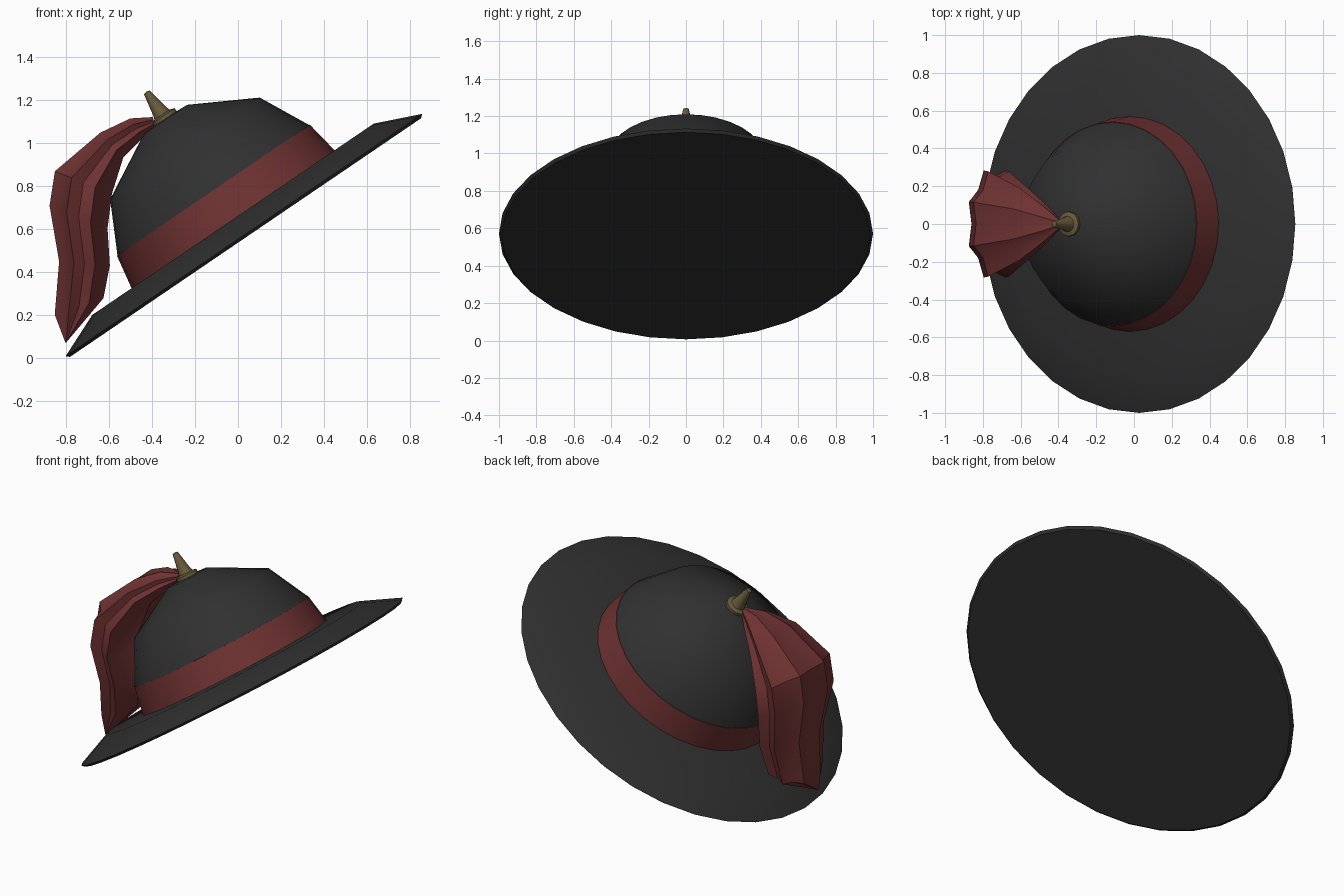
import bpy, bmesh, math
from mathutils import Matrix, Vector

if "Cube" in bpy.data.objects:
    bpy.data.objects.remove(bpy.data.objects["Cube"])


def material(name, colour):
    m = bpy.data.materials.new(name)
    m.use_nodes = True
    m.diffuse_color = (*colour, 1)
    bsdf = next(n for n in m.node_tree.nodes if n.type == 'BSDF_PRINCIPLED')
    bsdf.inputs["Base Color"].default_value = (*colour, 1)
    bsdf.inputs["Roughness"].default_value = 0.8
    return m


black = material("charcoal felt", (0.03, 0.03, 0.03))
red = material("dark red cloth", (0.16, 0.032, 0.032))
gold = material("dull brass", (0.14, 0.105, 0.045))

# The whole hat leans towards its right side
TILT = Matrix.Translation((0.035, 0, 0.56)) @ Matrix.Rotation(math.radians(-34.2), 4, 'Y')


def finish(name, bm, mat, angle):
    bmesh.ops.recalc_face_normals(bm, faces=bm.faces)
    mesh = bpy.data.meshes.new(name)
    bm.to_mesh(mesh)
    bm.free()
    mesh.materials.append(mat)
    obj = bpy.data.objects.new(name, mesh)
    bpy.context.collection.objects.link(obj)
    bpy.ops.object.select_all(action='DESELECT')
    obj.select_set(True)
    bpy.context.view_layer.objects.active = obj
    bpy.ops.object.shade_smooth_by_angle(angle=math.radians(angle))
    return obj


def lathe(name, profile, mat, sides=32, angle=40):
    """Turn a (radius, height) profile around the leaning hat axis."""
    bm = bmesh.new()
    verts = [bm.verts.new((r, 0, z)) for r, z in profile]
    edges = [bm.edges.new(pair) for pair in zip(verts, verts[1:])]
    bmesh.ops.spin(bm, geom=verts + edges, cent=(0, 0, 0), axis=(0, 0, 1),
                   angle=math.tau, steps=sides)
    bmesh.ops.remove_doubles(bm, verts=bm.verts, dist=0.0005)
    bm.transform(TILT)
    return finish(name, bm, mat, angle)


# Brim, band, crown and finial
lathe("brim", [(0, 0), (0.985, 0), (1, 0.014), (0.79, 0.103), (0, 0.103)], black)
lathe("hat_band", [(0, 0.1), (0.57, 0.1), (0.541, 0.266), (0, 0.266)], red)
lathe("crown", [(0, 0.26), (0.541, 0.26), (0.42, 0.5), (0.122, 0.662), (0, 0.668)], black)
lathe("finial", [(0, 0.65), (0.065, 0.65), (0.065, 0.682), (0.042, 0.69),
                 (0.037, 0.705), (0.016, 0.815), (0, 0.818)], gold, 12, 35)

# Pleated plume: inner x, z, outer x, z, half width for each section
SECTIONS = [
    (-0.385, 1.075, -0.395, 1.12, 0.02),
    (-0.44, 1.02, -0.50, 1.115, 0.10),
    (-0.53, 0.93, -0.64, 1.05, 0.20),
    (-0.58, 0.76, -0.855, 0.87, 0.29),
    (-0.60, 0.60, -0.88, 0.71, 0.295),
    (-0.59, 0.43, -0.835, 0.45, 0.25),
    (-0.62, 0.28, -0.855, 0.20, 0.20),
]
PLEATS = 8

bm = bmesh.new()
rings = []
for xi, zi, xo, zo, width in SECTIONS:
    inner, outer = Vector((xi, 0, zi)), Vector((xo, 0, zo))
    centre, half = (inner + outer) / 2, (outer - inner) / 2
    ring = []
    for i in range(PLEATS * 2):
        a = math.pi * i / PLEATS
        depth = 1.04 if i % 2 else 0.86
        p = centre + half * math.cos(a) * depth
        p.y = width * math.sin(a) * depth
        ring.append(bm.verts.new(p))
    rings.append(ring)
for low, high in zip(rings, rings[1:]):
    for i in range(PLEATS * 2):
        j = (i + 1) % (PLEATS * 2)
        bm.faces.new((low[i], low[j], high[j], high[i]))
bm.faces.new(rings[0])
# Gather the hanging end into an off-centre point
tip = bm.verts.new((-0.80, -0.13, 0.07))
for i, v in enumerate(rings[-1]):
    bm.faces.new((v, rings[-1][(i + 1) % (PLEATS * 2)], tip))
finish("plume", bm, red, 30)
